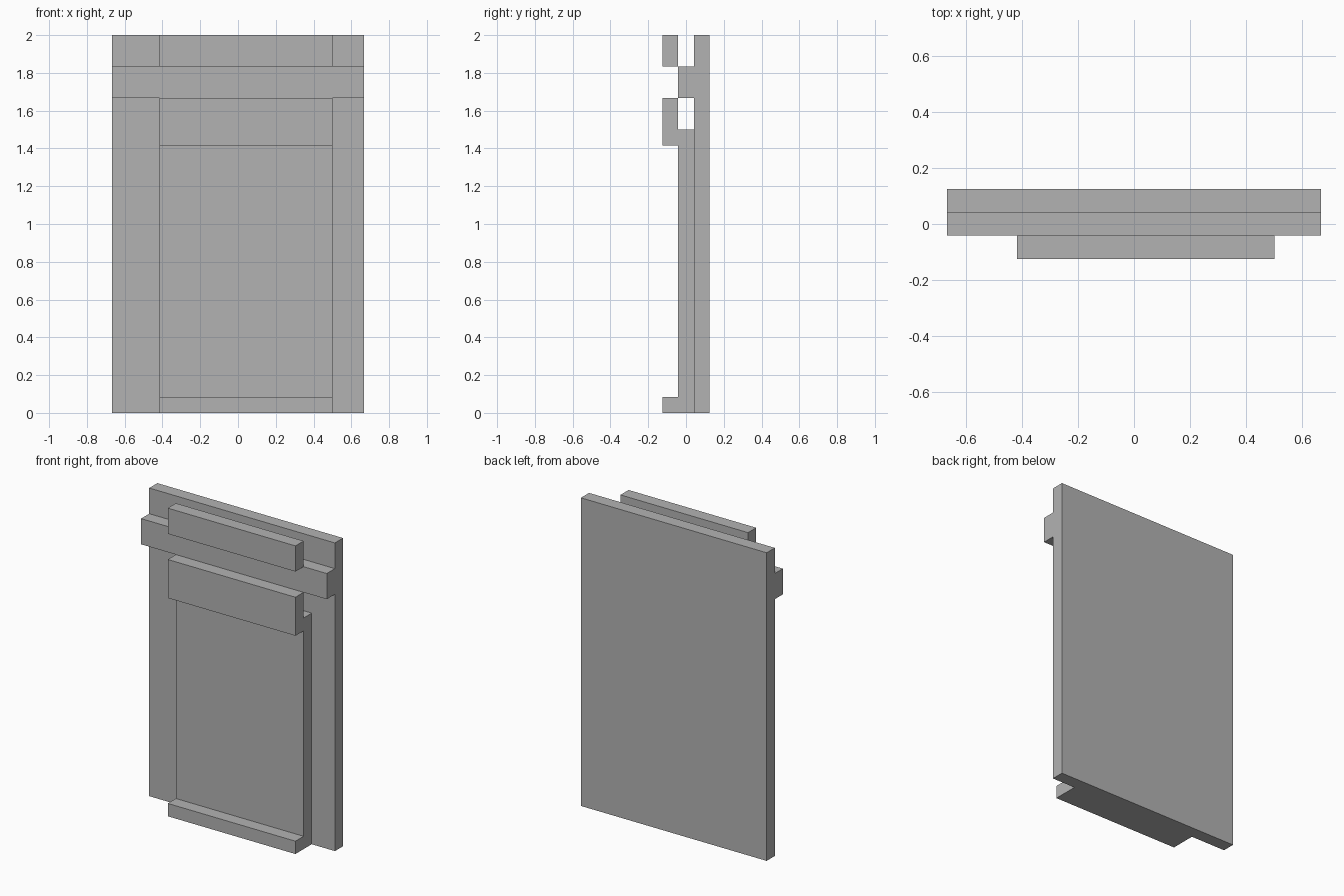
import bpy

# Remove the default cube
cube = bpy.data.objects.get("Cube")
if cube:
    bpy.data.objects.remove(cube, do_unlink=True)

# Single flat colour
grey = bpy.data.materials.new("plain_grey")
grey.use_nodes = True
colour = (0.45, 0.45, 0.45, 1.0)
grey.diffuse_color = colour
grey.node_tree.nodes["Principled BSDF"].inputs["Base Color"].default_value = colour

U = 1 / 12  # board thickness, the module of the whole design


def board(name, x, y, z):
    """Box spanning the given (min, max) ranges, in modules."""
    bpy.ops.mesh.primitive_cube_add(size=1)
    obj = bpy.context.object
    obj.name = obj.data.name = name
    for vert in obj.data.vertices:
        vert.co = [U * (r[1] if c > 0 else r[0]) for c, r in zip(vert.co, (x, y, z))]
    obj.data.materials.append(grey)
    return obj


FULL = (-8, 8)
INNER = (-5, 6)
BACK, MIDDLE, FRONT = (0.5, 1.5), (-0.5, 0.5), (-1.5, -0.5)

# Backing layer
board("back_panel", FULL, BACK, (0, 24))

# Middle layer: sliding panel and full-width rail
board("middle_panel", INNER, MIDDLE, (0, 18))
board("cross_rail", FULL, MIDDLE, (20, 22))

# Front layer: three strips
board("top_strip", INNER, FRONT, (22, 24))
board("upper_strip", INNER, FRONT, (17, 20))
board("bottom_lip", INNER, FRONT, (0, 1))
